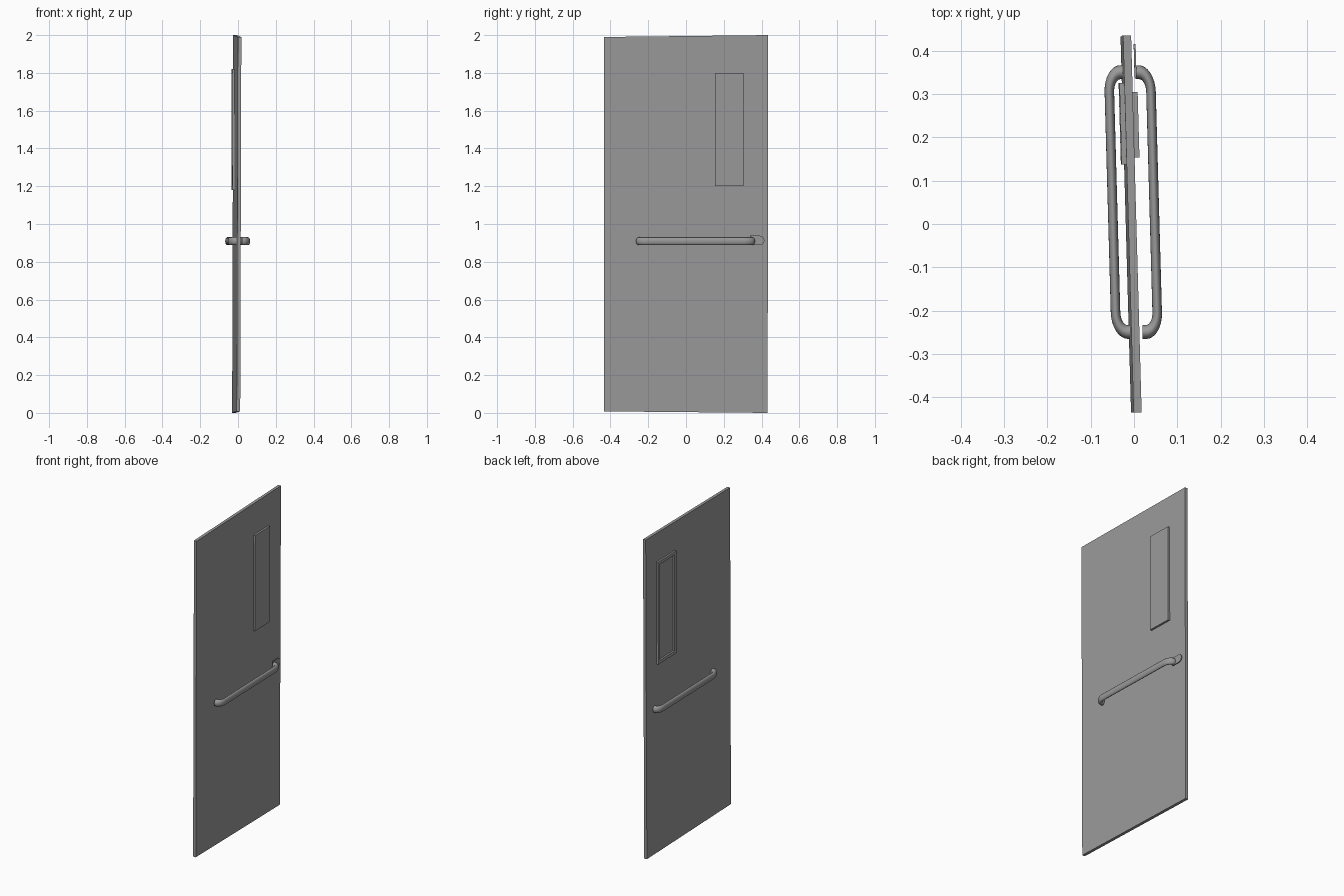
import bpy, bmesh, math

if "Cube" in bpy.data.objects:
    bpy.data.objects.remove(bpy.data.objects["Cube"])

# dark grey finish shared by every part
grey = bpy.data.materials.new("dark_grey")
grey.diffuse_color = (0.32, 0.32, 0.32, 1)
grey.use_nodes = True
grey.node_tree.nodes["Principled BSDF"].inputs["Base Color"].default_value = grey.diffuse_color


def place(d, y, z):
    # the whole door leans slightly: d is the distance from the slab's mid plane
    return (d - 0.028 * y + 0.003 * (z - 1) - 0.0070, y, z)


def make(name, verts, faces, smooth=False):
    mesh = bpy.data.meshes.new(name)
    mesh.from_pydata([place(*v) for v in verts], [], faces)
    bm = bmesh.new()
    bm.from_mesh(mesh)
    bmesh.ops.recalc_face_normals(bm, faces=bm.faces)
    bm.to_mesh(mesh)
    bm.free()
    mesh.materials.append(grey)
    ob = bpy.data.objects.new(name, mesh)
    bpy.context.collection.objects.link(ob)
    if smooth:
        bpy.ops.object.select_all(action='DESELECT')
        ob.select_set(True)
        bpy.context.view_layer.objects.active = ob
        bpy.ops.object.shade_smooth_by_angle(angle=math.radians(40))
    return ob


def prism(name, outline, d0, d1):
    # extrude a (y, z) outline through the door direction
    n = len(outline)
    verts = [(d, y, z) for d in (d0, d1) for y, z in outline]
    faces = [list(range(n)), list(range(n, 2 * n))]
    faces += [(i, (i + 1) % n, n + (i + 1) % n, n + i) for i in range(n)]
    return make(name, verts, faces)


def rect(y0, y1, z0, z1):
    return [(y0, z0), (y1, z0), (y1, z1), (y0, z1)]


def handle(name, base, reach):
    # flattened tube: leg, rounded corner, bar, rounded corner, leg
    side = 1 if reach > base else -1
    y0, y1, r, rx = -0.249, 0.350, 0.045, 0.027
    path = [(base, y0, 0)]
    for k in range(9):
        a = math.pi / 2 * k / 8
        path.append((reach - side * rx * (1 - math.sin(a)), y0 + r * (1 - math.cos(a)), a))
    for k in range(9):
        a = math.pi / 2 * (1 + k / 8)
        path.append((reach - side * rx * (1 - math.sin(a)), y1 - r * (1 + math.cos(a)), a))
    path.append((base, y1, math.pi))
    n = 20
    verts, faces = [], []
    for d, y, a in path:
        for j in range(n):
            t = 2 * math.pi * j / n
            c = math.cos(t)
            verts.append((d + side * 0.011 * math.sin(a) * c,
                          y - 0.016 * math.cos(a) * c,
                          0.909 + 0.021 * math.sin(t)))
    for i in range(len(path) - 1):
        for j in range(n):
            k = (j + 1) % n
            faces.append((i * n + j, i * n + k, (i + 1) * n + k, (i + 1) * n + j))
    last = (len(path) - 1) * n
    faces += [list(range(n)), list(range(last, last + n))]
    return make(name, verts, faces, True)


# door slab, slightly taller on the latch side
prism("door_slab", [(-0.435, 0.008), (0.432, 0.0), (0.435, 2.0), (-0.435, 1.99)], -0.009, 0.0095)

# raised window panel on one face
prism("window_panel", rect(0.153, 0.304, 1.2, 1.8), 0.006, 0.0215)

# open window frame on the other face
loops = [rect(0.137, 0.325, 1.18, 1.82), rect(0.156, 0.306, 1.2, 1.8)]
verts = [(d, y, z) for d in (-0.02, -0.007) for loop in loops for y, z in loop]
faces = []
for i in range(4):
    k = (i + 1) % 4
    for a, b in ((0, 4), (4, 12), (12, 8), (8, 0)):
        faces.append((a + i, a + k, b + k, b + i))
make("window_frame", verts, faces)

# pull handles on both faces
handle("handle_right", 0.02, 0.055)
handle("handle_left", -0.007, -0.041)

# thin rounded latch plate behind the handle end
arc = [(0.39 + 0.025 * math.cos(t), 0.913 + 0.025 * math.sin(t))
       for t in (math.pi * (k / 12 - 0.5) for k in range(13))]
prism("latch_plate", [(0.338, 0.888)] + arc + [(0.338, 0.938)], 0.018, 0.0225)
